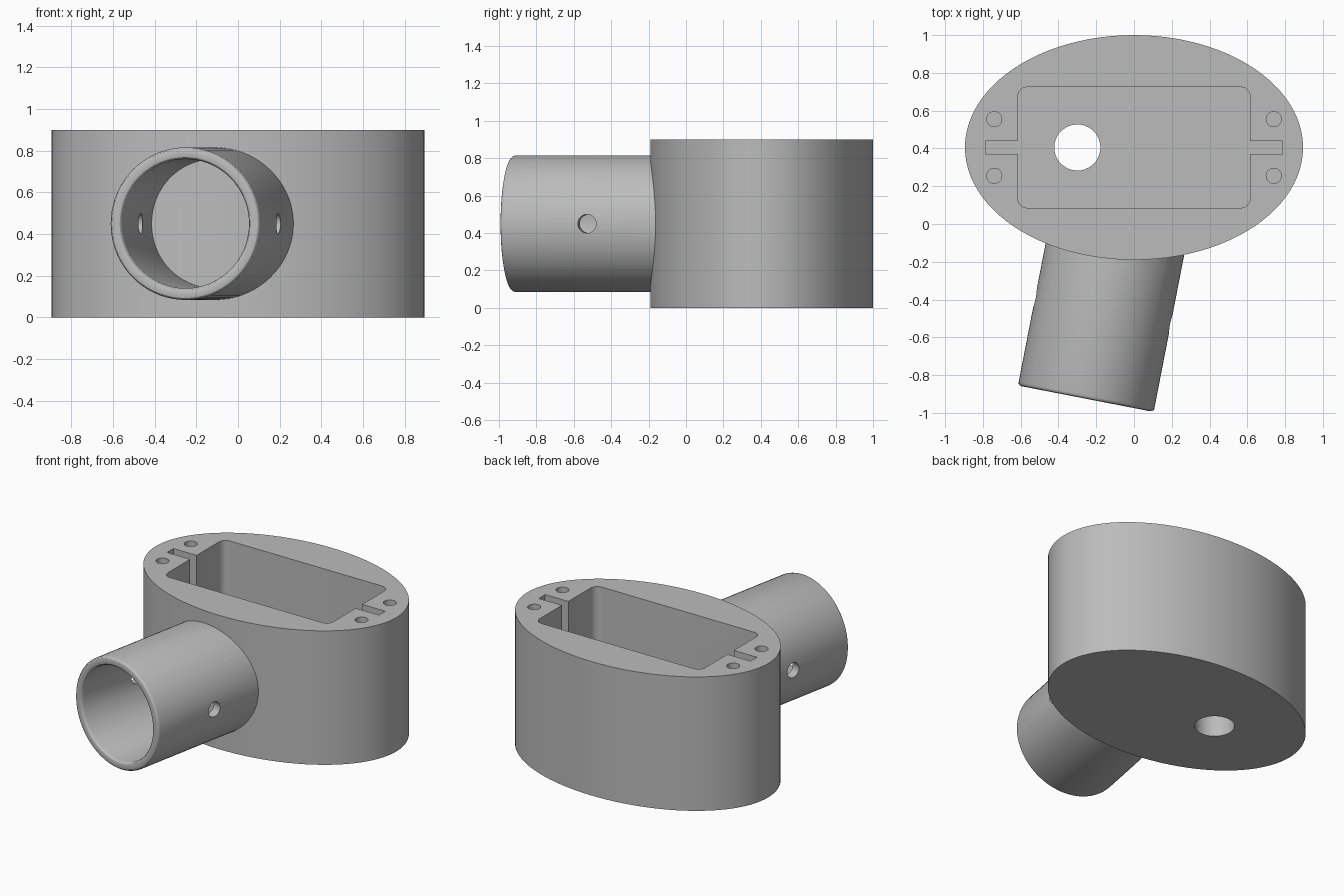
import bpy, bmesh, math
from mathutils import Matrix, Vector

if "Cube" in bpy.data.objects:
    bpy.data.objects.remove(bpy.data.objects["Cube"])

CY = 0.405            # centre line of the housing in y
HEIGHT = 0.9
FLOOR = 0.2           # pocket floor height

grey = bpy.data.materials.new("plain grey")
grey.diffuse_color = (0.5, 0.5, 0.5, 1)
grey.use_nodes = True
grey.node_tree.nodes["Principled BSDF"].inputs["Base Color"].default_value = grey.diffuse_color


def finish(name, bm):
    bmesh.ops.recalc_face_normals(bm, faces=bm.faces)
    mesh = bpy.data.meshes.new(name)
    bm.to_mesh(mesh)
    bm.free()
    mesh.materials.append(grey)
    obj = bpy.data.objects.new(name, mesh)
    bpy.context.collection.objects.link(obj)
    return obj


def prism(name, outline, z0, z1):
    """Extrude a closed xy outline from z0 to z1."""
    bm = bmesh.new()
    face = bm.faces.new([bm.verts.new((x, y, z0)) for x, y in outline])
    out = bmesh.ops.extrude_face_region(bm, geom=[face])
    bmesh.ops.translate(bm, vec=(0, 0, z1 - z0),
                        verts=[v for v in out["geom"] if isinstance(v, bmesh.types.BMVert)])
    return finish(name, bm)


def ellipse(cx, cy, rx, ry, n):
    return [(cx + rx * math.cos(2 * math.pi * i / n),
             cy + ry * math.sin(2 * math.pi * i / n)) for i in range(n)]


def rounded_rect(x0, x1, y0, y1, r, n=6):
    pts = []
    for k, (cx, cy) in enumerate([(x1 - r, y1 - r), (x0 + r, y1 - r),
                                  (x0 + r, y0 + r), (x1 - r, y0 + r)]):
        for i in range(n + 1):
            a = math.pi / 2 * (k + i / n)
            pts.append((cx + r * math.cos(a), cy + r * math.sin(a)))
    return pts


def combine(target, other, operation):
    """Apply a boolean and remove the second object."""
    mod = target.modifiers.new("bool", 'BOOLEAN')
    mod.operation, mod.object, mod.solver = operation, other, 'EXACT'
    bpy.context.view_layer.objects.active = target
    bpy.ops.object.modifier_apply(modifier=mod.name)
    bpy.data.objects.remove(other)


# Oval housing
housing = prism("housing", ellipse(0, CY, 0.895, 0.595, 96), 0, HEIGHT)

# Pocket, cable hole, side slots and screw holes
cutters = [prism("pocket", rounded_rect(-0.615, 0.615, 0.085, 0.725, 0.05), FLOOR, 1),
           prism("cable_hole", ellipse(-0.3, CY, 0.122, 0.122, 48), -0.1, FLOOR + 0.1)]
for s in (-1, 1):
    slot = [(s * x, y) for x, y in ((0.55, 0.371), (0.787, 0.371), (0.787, 0.439), (0.55, 0.439))]
    cutters.append(prism("slot", slot, FLOOR, 1))
    for t in (-1, 1):
        cutters.append(prism("screw_hole", ellipse(s * 0.74, CY + t * 0.15, 0.04, 0.04, 24), 0.5, 1))
for cutter in cutters:
    combine(housing, cutter, 'DIFFERENCE')

# Tube socket: profile (radius, distance from the mouth) spun about its axis
R, B, LEN, F = 0.366, 0.31, 0.9, 0.018
profile = [(B, LEN), (B, F)]
profile += [(B + F - F * math.cos(a), F - F * math.sin(a)) for a in (math.pi / 6, math.pi / 3, math.pi / 2)]
profile += [(R - F + F * math.sin(a), F - F * math.cos(a)) for a in (0, math.pi / 6, math.pi / 3, math.pi / 2)]
profile += [(R, LEN)]
bm = bmesh.new()
N = 72
rings = [[bm.verts.new((r * math.cos(2 * math.pi * i / N), d, r * math.sin(2 * math.pi * i / N)))
          for i in range(N)] for r, d in profile]
for a, b in zip(rings, rings[1:] + rings[:1]):
    for i in range(N):
        j = (i + 1) % N
        bm.faces.new((a[i], a[j], b[j], b[i]))
place = Matrix.Translation(Vector((-0.255, -0.925, 0.45))) @ Matrix.Rotation(math.radians(-11), 4, 'Z')
bm.transform(place)
tube = finish("tube_socket", bm)

# Cross pin hole through both tube walls
pin = prism("pin_hole", ellipse(0, 0, 0.05, 0.05, 32), -0.6, 0.6)
pin.data.transform(place @ Matrix.Translation((0, 0.474, 0)) @ Matrix.Rotation(math.pi / 2, 4, 'Y'))
combine(tube, pin, 'DIFFERENCE')

# Join the tube to the housing; the oval wall closes the bore
combine(housing, tube, 'UNION')
bpy.ops.object.select_all(action='DESELECT')
housing.select_set(True)
bpy.context.view_layer.objects.active = housing
bpy.ops.object.shade_smooth_by_angle(angle=math.radians(30))
